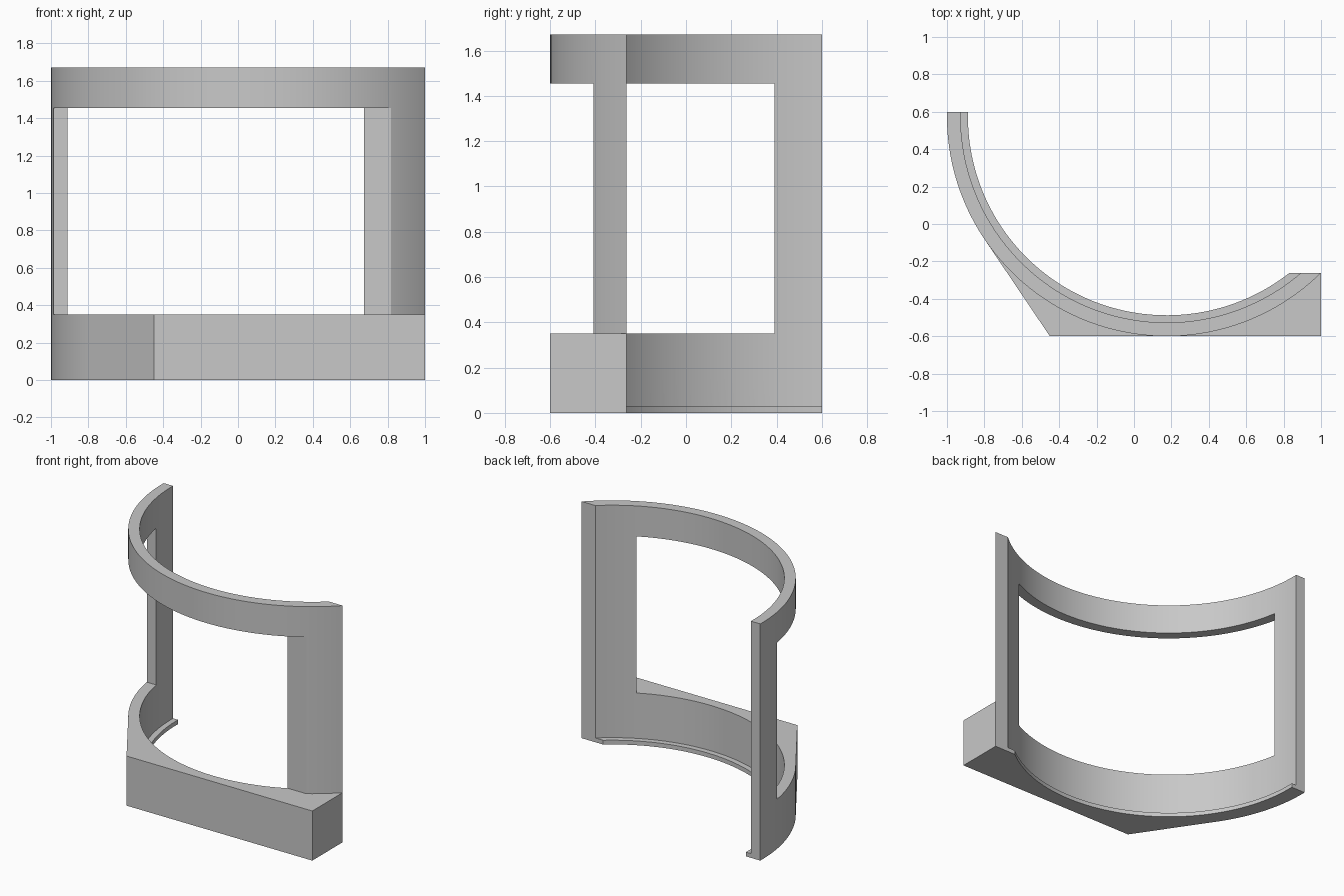
import bpy, bmesh, math

if "Cube" in bpy.data.objects:
    bpy.data.objects.remove(bpy.data.objects["Cube"], do_unlink=True)

# Shared dimensions
CX, CY = 0.175, 0.575                        # centre of the curved wall
R_OUT, R_WALL, R_LIP = 1.175, 1.102, 1.063   # outer face, inner face, lip edge
Y_LEFT, Y_RIGHT = 0.6, -0.262                # flat ends of the arc
HEIGHT, SILL, HEAD, LIP = 1.67, 0.35, 1.455, 0.03

grey = bpy.data.materials.new("plain grey")
grey.use_nodes = True
grey.diffuse_color = (0.58, 0.58, 0.58, 1)
grey.node_tree.nodes["Principled BSDF"].inputs["Base Color"].default_value = grey.diffuse_color


def arc(r, steps=72):
    """Arc points from the far end, round the front, to the near end."""
    a0 = math.pi - math.asin((Y_LEFT - CY) / r)
    a1 = 2 * math.pi + math.asin((Y_RIGHT - CY) / r)
    angles = [a0 + (a1 - a0) * i / steps for i in range(steps + 1)]
    return [(CX + r * math.cos(a), CY + r * math.sin(a)) for a in angles]


def prism(name, outline, z0, z1):
    """Extrude a flat outline upwards."""
    bm = bmesh.new()
    face = bm.faces.new([bm.verts.new((x, y, z0)) for x, y in outline])
    top = bmesh.ops.extrude_face_region(bm, geom=[face])["geom"]
    bmesh.ops.translate(bm, vec=(0, 0, z1 - z0),
                        verts=[v for v in top if isinstance(v, bmesh.types.BMVert)])
    bmesh.ops.recalc_face_normals(bm, faces=bm.faces)
    mesh = bpy.data.meshes.new(name)
    bm.to_mesh(mesh)
    bm.free()
    mesh.materials.append(grey)
    obj = bpy.data.objects.new(name, mesh)
    bpy.context.collection.objects.link(obj)
    return obj


def combine(target, tool, operation):
    """Apply a boolean and discard the tool."""
    mod = target.modifiers.new(operation, "BOOLEAN")
    mod.operation, mod.object, mod.solver = operation, tool, "EXACT"
    bpy.context.view_layer.objects.active = target
    bpy.ops.object.modifier_apply(modifier=mod.name)
    bpy.data.objects.remove(tool, do_unlink=True)


outer = arc(R_OUT)
inner = arc(R_WALL)[::-1]

# Curved wall with a large window
frame = prism("curved_frame", outer + inner, 0, HEIGHT)
window = prism("window_cutter", [(-2, 0.39), (0, 0.39), (0, -0.408), (2, -0.408), (2, -2), (-2, -2)],
               SILL, HEAD)
window.hide_render = True
combine(frame, window, "DIFFERENCE")

# Straight-fronted base that runs tangent into the wall
tangent = math.radians(214)
side = [p for p in outer if p[0] < CX + R_OUT * math.cos(tangent) and p[1] > CY + R_OUT * math.sin(tangent)]
base = prism("base_block", side + [(-0.45, -0.6), (1, -0.6), (1, Y_RIGHT)] + inner, 0, SILL)
combine(frame, base, "UNION")

# Thin retaining lip along the inside foot
lip = prism("inner_lip", arc((R_OUT + R_WALL) / 2) + arc(R_LIP)[::-1], 0, LIP)
combine(frame, lip, "UNION")

# Smooth curves, crisp edges
bpy.ops.object.select_all(action="DESELECT")
frame.select_set(True)
bpy.context.view_layer.objects.active = frame
bpy.ops.object.shade_smooth_by_angle(angle=math.radians(25))
